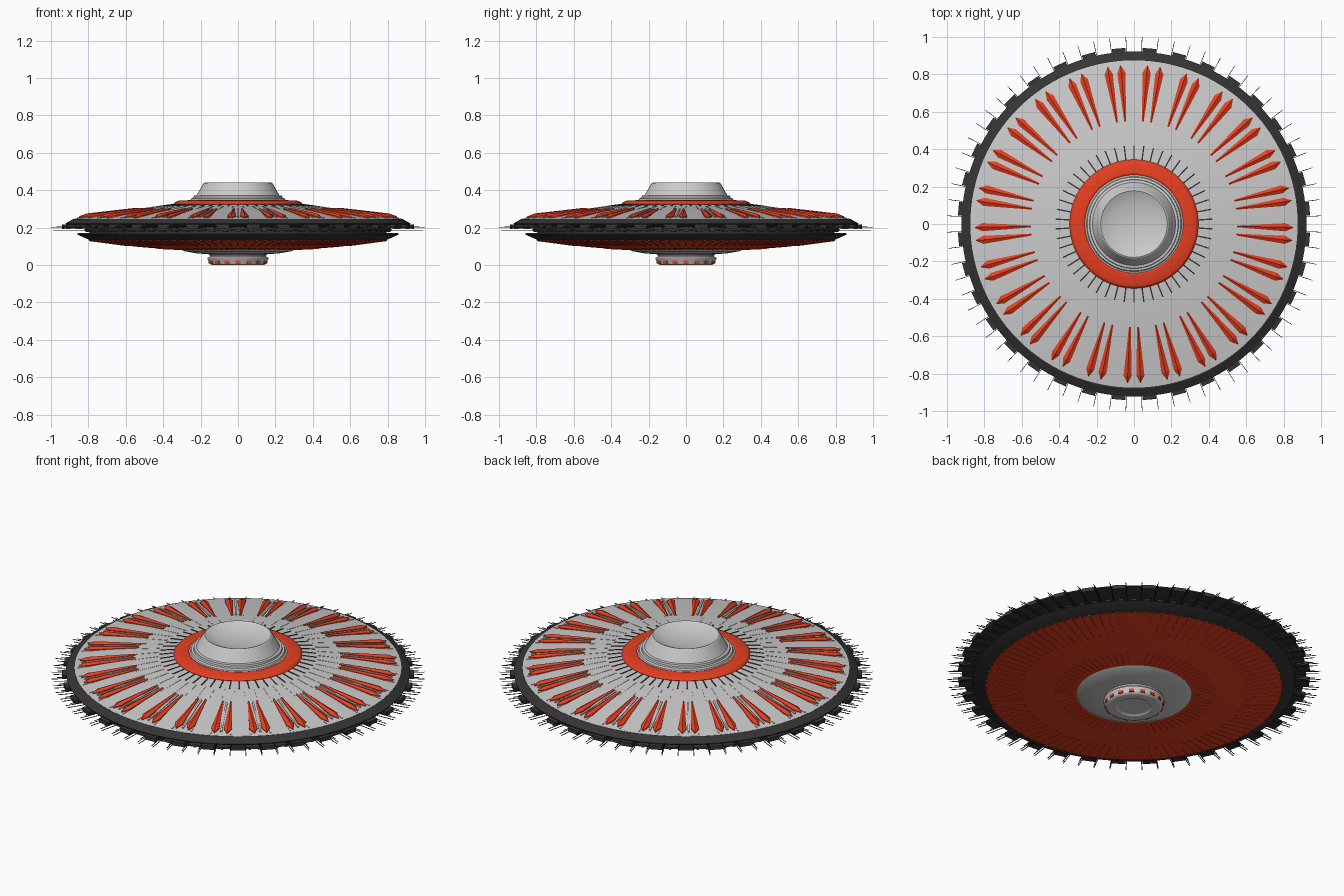
import bpy, bmesh
from math import pi, sin, cos, radians
from mathutils import Matrix, Vector

if "Cube" in bpy.data.objects:
    bpy.data.objects.remove(bpy.data.objects["Cube"])


def material(name, color):
    m = bpy.data.materials.new(name)
    m.diffuse_color = color
    m.use_nodes = True
    m.node_tree.nodes["Principled BSDF"].inputs["Base Color"].default_value = m.diffuse_color
    return m


RED = material("red", (0.8, 0.05, 0.015, 1))
DARK = material("charcoal", (0.035, 0.035, 0.035, 1))


def finish(name, bm, mat=None, smooth=False):
    bmesh.ops.recalc_face_normals(bm, faces=bm.faces[:])
    me = bpy.data.meshes.new(name)
    bm.to_mesh(me)
    bm.free()
    ob = bpy.data.objects.new(name, me)
    bpy.context.collection.objects.link(ob)
    if mat:
        me.materials.append(mat)
    if smooth:
        bpy.ops.object.select_all(action='DESELECT')
        ob.select_set(True)
        bpy.context.view_layer.objects.active = ob
        bpy.ops.object.shade_smooth_by_angle(angle=radians(25))
    return ob


def lathe(name, profile, mat=None, closed=False, seg=120):
    """Revolve an (r, z) profile about z."""
    bm = bmesh.new()
    vs = [bm.verts.new((r, 0, z)) for r, z in profile]
    pairs = list(zip(vs, vs[1:])) + ([(vs[-1], vs[0])] if closed else [])
    es = [bm.edges.new(p) for p in pairs]
    bmesh.ops.spin(bm, geom=vs + es, axis=(0, 0, 1), cent=(0, 0, 0),
                   angle=2 * pi, steps=seg, use_duplicate=False)
    bmesh.ops.remove_doubles(bm, verts=bm.verts[:], dist=1e-5)
    return finish(name, bm, mat, True)


def top_z(r, pts=((0.34, 0.325), (0.55, 0.297), (0.7, 0.277), (0.875, 0.247))):
    for (r0, z0), (r1, z1) in zip(pts, pts[1:]):
        if r <= r1:
            return z0 + (z1 - z0) * (r - r0) / (r1 - r0)
    return pts[-1][1]


def bottom_z(r):
    return 0.083 + 0.047 * ((r - 0.29) / 0.5) ** 1.7


def bar(bm, ang, r0, r1, z0, z1, w, h):
    """Radial box whose centre line runs from (r0, z0) to (r1, z1)."""
    rot = Matrix.Rotation(ang, 4, 'Z')
    v = [bm.verts.new(rot @ Vector((r, s * w / 2, z + t * h / 2)))
         for r, z in ((r0, z0), (r1, z1)) for s, t in ((-1, -1), (1, -1), (1, 1), (-1, 1))]
    for f in ((0, 1, 2, 3), (4, 5, 6, 7), (0, 1, 5, 4), (1, 2, 6, 5), (2, 3, 7, 6), (3, 0, 4, 7)):
        bm.faces.new([v[i] for i in f])


def bars(name, n, start, args, mat=None):
    bm = bmesh.new()
    for i in range(n):
        bar(bm, start + 2 * pi * i / n, *args)
    return finish(name, bm, mat)


# Upper hull, dome and collar
lathe("upper_hull", [(0.2, 0.33), (0.34, 0.325), (0.55, 0.297), (0.7, 0.277),
                     (0.875, 0.247), (0.875, 0.23), (0.2, 0.23)])
lathe("dome", [(0, 0.41), (0.107, 0.41), (0.172, 0.437), (0.178, 0.44), (0.184, 0.437),
               (0.222, 0.372), (0.236, 0.37), (0.238, 0.358), (0.25, 0.356),
               (0.254, 0.345), (0.262, 0.343), (0.262, 0.32), (0, 0.32)])
lathe("red_collar", [(0.258, 0.32), (0.258, 0.34), (0.27, 0.346), (0.315, 0.344),
                     (0.335, 0.337), (0.344, 0.327), (0.34, 0.315)], RED, True)

# Dark rim: upper plate, recessed core, lower plate
lathe("upper_rim", [(0.865, 0.246), (0.88, 0.246), (0.922, 0.222), (0.92, 0.216),
                    (0.86, 0.203), (0.78, 0.203), (0.78, 0.235)], DARK, True)
lathe("rim_core", [(0.75, 0.21), (0.795, 0.21), (0.795, 0.192), (0.82, 0.192), (0.82, 0.184),
                   (0.795, 0.184), (0.795, 0.16), (0.75, 0.16)], DARK, True)
lathe("lower_rim", [(0.76, 0.172), (0.855, 0.17), (0.862, 0.164), (0.79, 0.132),
                    (0.76, 0.132)], DARK, True)

# Belly, lower disc and nub
radii = [0.29 + 0.05 * i for i in range(11)]
lathe("red_belly", [(r, bottom_z(r)) for r in radii] + [(0.79, 0.15), (0.29, 0.15)], RED, True)
lathe("lower_disc", [(0, 0.1), (0.305, 0.1), (0.307, 0.083), (0.285, 0.073), (0.22, 0.062),
                     (0.155, 0.057), (0.15, 0.05), (0, 0.05)])
lathe("nub", [(0, 0.06), (0.148, 0.06), (0.15, 0.046), (0.163, 0.038), (0.163, 0.032),
              (0.15, 0.006), (0.14, 0), (0.095, 0), (0.085, 0.006), (0, 0.006)])
bars("nub_lights", 16, pi / 2, (0.146, 0.159, 0.019, 0.019, 0.026, 0.02), RED)

# Twenty-five pairs of ridged red blades
bm = bmesh.new()
for i in range(25):
    rot = Matrix.Rotation(-pi / 2 + 2 * pi * i / 25, 4, 'Z')
    for s in (-1, 1):
        rows = []
        for r, c, w, h in ((0.55, 0.022, 0.005, 0.008), (0.81, 0.034, 0.022, 0.017),
                           (0.85, 0.034, 0.002, 0.008)):
            z = top_z(r)
            rows.append([bm.verts.new(rot @ Vector((r, s * c + dy, z + dz))) for dy, dz in
                         ((-w, -0.006), (-w, h * 0.4), (0, h), (w, h * 0.4), (w, -0.006))])
        for a, b in zip(rows, rows[1:]):
            for k in range(5):
                j = (k + 1) % 5
                bm.faces.new((a[k], a[j], b[j], b[k]))
        bm.faces.new(rows[0])
        bm.faces.new(rows[-1])
finish("red_blades", bm, RED)
bars("blade_spines", 25, -pi / 2, (0.56, 0.84, top_z(0.56), top_z(0.84), 0.01, 0.012))

# Surface panelling on top and belly
bars("hull_ribs", 50, -pi / 2 + pi / 50,
     (0.43, 0.86, top_z(0.43) - 0.001, top_z(0.86), 0.006, 0.006))
bars("collar_slots", 50, -pi / 2, (0.345, 0.42, top_z(0.345), top_z(0.42), 0.007, 0.005), DARK)
bars("belly_ribs", 72, 0, (0.33, 0.43, bottom_z(0.33), bottom_z(0.43), 0.008, 0.006), RED)
bars("belly_outer_ribs", 100, 0, (0.6, 0.797, bottom_z(0.6), bottom_z(0.79), 0.012, 0.005), RED)

# Rim blocks and antenna spikes
bars("rim_blocks", 36, radians(5), (0.87, 0.942, 0.21, 0.204, 0.072, 0.022), DARK)
bars("core_teeth", 72, 0, (0.78, 0.815, 0.19, 0.19, 0.03, 0.03), DARK)
bars("upper_spikes", 72, radians(2.5), (0.8, 0.97, 0.206, 0.206, 0.003, 0.003), DARK)
bars("middle_spikes", 36, radians(2.5), (0.8, 1.0, 0.198, 0.198, 0.003, 0.003), DARK)
bars("middle_spikes_mirrored", 36, radians(-2.5), (0.8, 1.0, 0.198, 0.198, 0.003, 0.003), DARK)
bars("lower_spikes", 72, radians(2.5), (0.8, 0.99, 0.184, 0.184, 0.003, 0.003), DARK)
